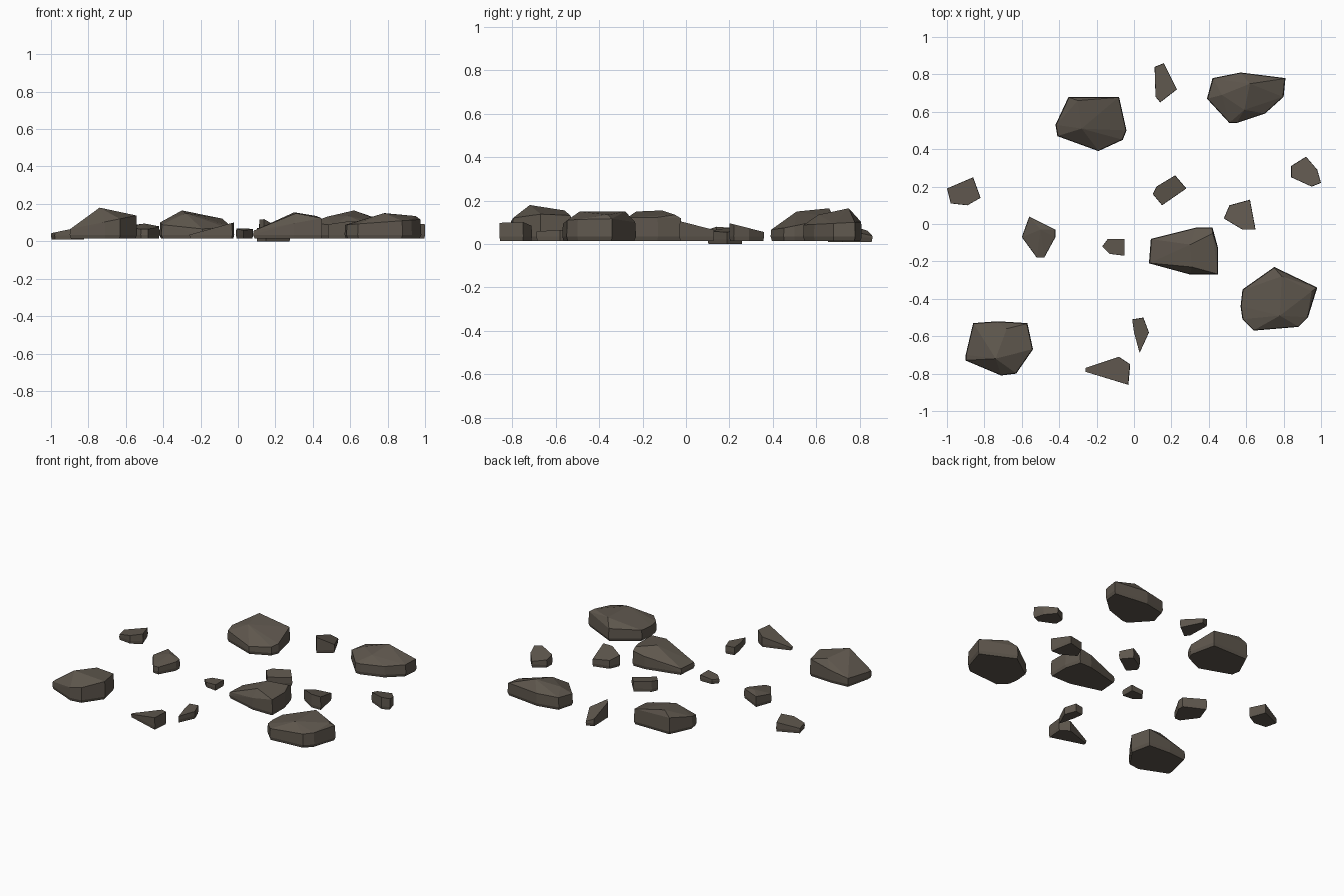
import bpy, bmesh

if "Cube" in bpy.data.objects:
    bpy.data.objects.remove(bpy.data.objects["Cube"])

stone = bpy.data.materials.new("dark_stone")
stone.diffuse_color = (0.112, 0.094, 0.074, 1)
stone.use_nodes = True
stone.node_tree.nodes["Principled BSDF"].inputs["Base Color"].default_value = stone.diffuse_color


def rock(name, outline, height, slope=(0, 0), peaks=(), base=0.015, taper=0.96):
    """Convex chipped rock: flat base, a sloping rim on the outline, optional peaks."""
    cx = sum(p[0] for p in outline) / len(outline)
    cy = sum(p[1] for p in outline) / len(outline)
    points = list(peaks)
    for x, y in outline:
        dx, dy = x - cx, y - cy
        points.append((cx + dx * taper, cy + dy * taper, base))
        points.append((x, y, base + 0.02))
        points.append((cx + dx * 0.98, cy + dy * 0.98,
                       max(base + 0.02, height + slope[0] * dx + slope[1] * dy)))
    bm = bmesh.new()
    for p in points:
        bm.verts.new(p)
    hull = bmesh.ops.convex_hull(bm, input=bm.verts)
    loose = set(hull["geom_interior"]) | set(hull["geom_unused"])
    bmesh.ops.delete(bm, geom=[v for v in loose if isinstance(v, bmesh.types.BMVert)],
                     context='VERTS')
    bmesh.ops.dissolve_limit(bm, angle_limit=0.03, verts=bm.verts, edges=bm.edges)
    bmesh.ops.recalc_face_normals(bm, faces=bm.faces)
    mesh = bpy.data.meshes.new(name)
    bm.to_mesh(mesh)
    bm.free()
    mesh.materials.append(stone)
    bpy.context.collection.objects.link(bpy.data.objects.new(name, mesh))


# Five large slabs
rock("slab_back_left",
     [(-.35, .68), (-.08, .68), (-.04, .50), (-.06, .45), (-.19, .39), (-.41, .47), (-.42, .53)],
     .095, (-.03, .2), [(-.30, .66, .165), (-.28, .51, .15)])
rock("slab_back_right",
     [(.42, .78), (.57, .81), (.81, .78), (.80, .68), (.70, .59), (.55, .54), (.51, .54), (.39, .67)],
     .095, (0, .05), [(.62, .75, .165), (.59, .61, .135), (.47, .69, .13)])
rock("slab_middle",
     [(.09, -.08), (.33, -.02), (.42, -.02), (.45, -.13), (.45, -.27), (.30, -.27), (.08, -.21)],
     .097, (.18, 0), [(.30, -.11, .155), (.42, -.05, .135), (.31, -.23, .15)])
rock("slab_front_right",
     [(.75, -.23), (.98, -.34), (.93, -.50), (.88, -.55), (.64, -.57), (.58, -.51), (.57, -.44), (.58, -.35)],
     .10, (.07, 0), [(.79, -.28, .15), (.95, -.36, .135), (.78, -.49, .15)])
rock("slab_front_left",
     [(-.86, -.53), (-.73, -.52), (-.57, -.53), (-.54, -.67), (-.63, -.80), (-.71, -.81), (-.90, -.73), (-.90, -.70)],
     .10, (.2, 0), [(-.74, -.72, .18), (-.68, -.56, .155)])

# Small chips between the slabs
rock("chip_back", [(.11, .84), (.16, .86), (.23, .72), (.14, .65), (.115, .68)],
     .08, (-.3, -.35), base=.01)
rock("chip_far_right", [(.92, .36), (.98, .29), (1, .22), (.95, .20), (.84, .25), (.84, .31)],
     .078, (0, -.25))
rock("chip_right", [(.51, .10), (.62, .13), (.65, -.03), (.58, -.03), (.48, .03)],
     .088, (0, -.25))
rock("chip_centre", [(.12, .20), (.22, .26), (.28, .19), (.15, .10), (.10, .16)],
     .065, (-.1, .1), base=0)
rock("chip_far_left", [(-1, .19), (-.86, .25), (-.82, .14), (-.89, .10), (-.98, .11)],
     .062, (.2, 0), base=.01)
rock("chip_left", [(-.56, .04), (-.42, -.03), (-.42, -.07), (-.48, -.18), (-.52, -.18), (-.60, -.07)],
     .075, (0, .1), [(-.50, -.03, .095)])
rock("chip_tiny", [(-.14, -.08), (-.05, -.08), (-.05, -.17), (-.13, -.16), (-.17, -.12)],
     .05, (.1, 0))
rock("chip_sliver", [(-.01, -.51), (.05, -.50), (.08, -.58), (.03, -.69), (0, -.58)],
     .065, (0, .05))
rock("chip_front", [(-.26, -.77), (-.08, -.71), (-.02, -.75), (-.03, -.86), (-.26, -.79)],
     .07, (.28, 0))
